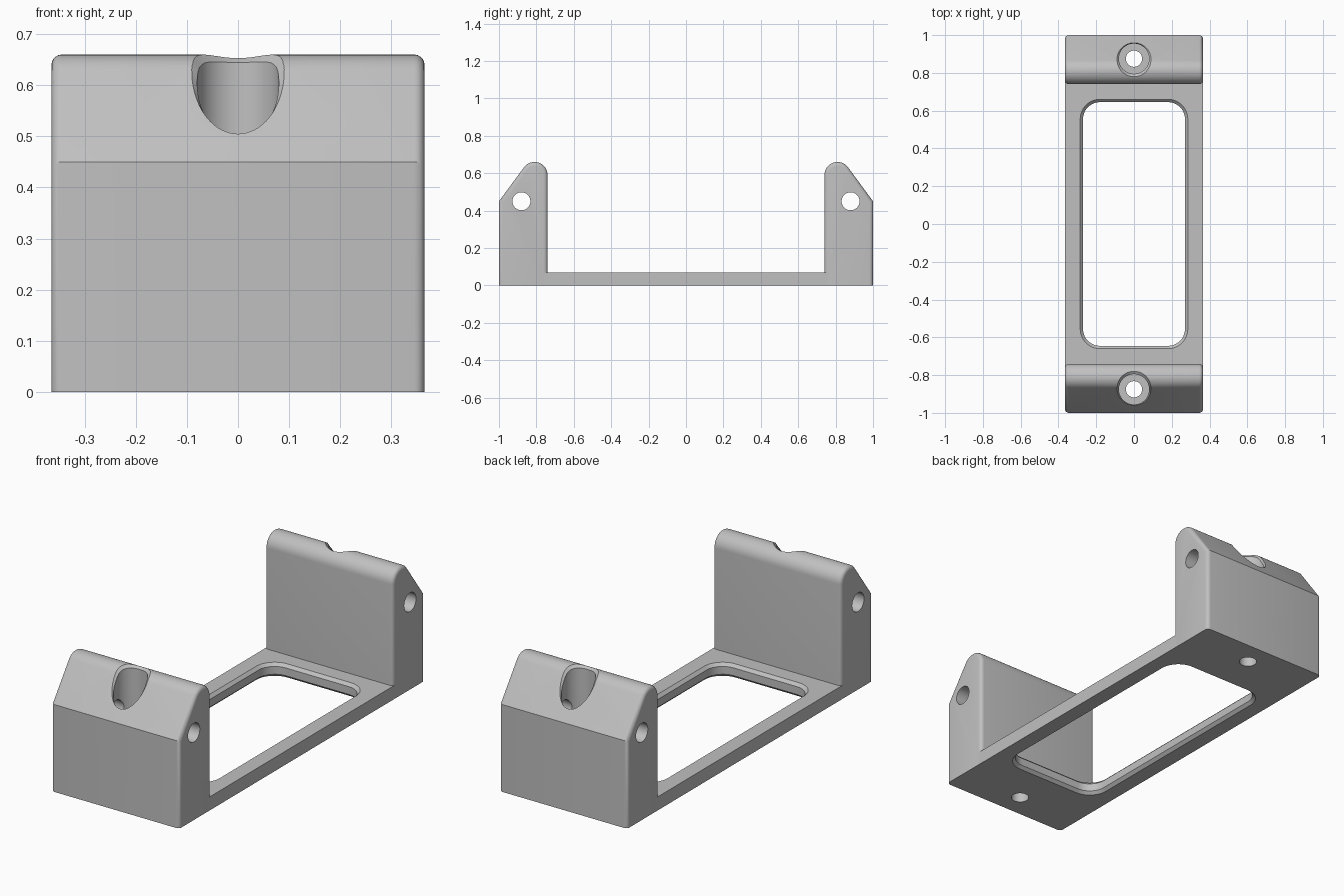
import bpy, bmesh
from math import sin, cos, pi, radians, sqrt

cube = bpy.data.objects.get("Cube")
if cube:
    bpy.data.objects.remove(cube)

HALF_W = 0.365   # half width in x
BORE_Y = 0.875   # screw bore position

grey = bpy.data.materials.new("light grey")
grey.use_nodes = True
colour = (0.53, 0.53, 0.53, 1)
grey.diffuse_color = colour
grey.node_tree.nodes["Principled BSDF"].inputs["Base Color"].default_value = colour


def make(name, bm):
    bmesh.ops.recalc_face_normals(bm, faces=bm.faces)
    mesh = bpy.data.meshes.new(name)
    bm.to_mesh(mesh)
    bm.free()
    mesh.materials.append(grey)
    obj = bpy.data.objects.new(name, mesh)
    bpy.context.collection.objects.link(obj)
    return obj


def loft(name, rings):
    """Closed solid through rings of equal point count."""
    bm = bmesh.new()
    loops = [[bm.verts.new(p) for p in ring] for ring in rings]
    n = len(loops[0])
    for a, b in zip(loops, loops[1:]):
        for i in range(n):
            j = (i + 1) % n
            bm.faces.new((a[i], a[j], b[j], b[i]))
    bm.faces.new(loops[0])
    bm.faces.new(loops[-1])
    return make(name, bm)


def cut(obj, cutters):
    bpy.context.view_layer.objects.active = obj
    for c in cutters:
        c.hide_render = True
        mod = obj.modifiers.new("cut", 'BOOLEAN')
        mod.operation = 'DIFFERENCE'
        mod.solver = 'EXACT'
        mod.object = c
        bpy.ops.object.modifier_apply(modifier=mod.name)
        bpy.data.objects.remove(c)


def smooth(obj):
    bpy.ops.object.select_all(action='DESELECT')
    obj.select_set(True)
    bpy.context.view_layer.objects.active = obj
    bpy.ops.object.shade_smooth_by_angle(angle=radians(28))


def crest(y):
    """Height of the post's sloped and rounded top at depth y."""
    if y > 0.866:
        return 0.45 + 1.35 * (1 - y)
    return 0.59 + sqrt(0.07 ** 2 - (y - 0.81) ** 2)


def post(name, side):
    # Side profile: upright, slope and rounded crest
    arc = [radians(36.3 + (180 - 36.3) * i / 16) for i in range(17)]
    profile = [(0.74, 0), (1, 0), (1, 0.45)]
    profile += [(0.81 + 0.07 * cos(a), 0.59 + 0.07 * sin(a)) for a in arc]
    obj = loft(name, [[(x, side * y, z) for y, z in profile] for x in (-HALF_W, HALF_W)])

    # Round the outline of both end faces, leaving the underside sharp
    bm = bmesh.new()
    bm.from_mesh(obj.data)
    rim = [e for e in bm.edges
           if abs(e.verts[0].co.x - e.verts[1].co.x) < 0.001
           and max(v.co.z for v in e.verts) > 0.01]
    bmesh.ops.bevel(bm, geom=rim, offset=0.02, segments=5, profile=0.5, affect='EDGES')
    bm.to_mesh(obj.data)
    bm.free()

    # Wide bore with a flared mouth that follows the crest
    angles = [2 * pi * i / 64 for i in range(64)]

    def ring(radius, height, flare=0):
        pts = []
        for a in angles:
            r = radius + flare * (1 - 0.35 * (1 + sin(a)))
            y = BORE_Y + r * sin(a)
            pts.append((r * cos(a), side * y, height(y)))
        return pts

    bore = loft("bore", [ring(0.08, lambda y: 0.2),
                         ring(0.08, lambda y: crest(y) - 0.014),
                         ring(0.08, lambda y: crest(y) + 0.002, 0.017),
                         ring(0.08, lambda y: 0.9, 0.017)])
    # Narrow screw hole down through the foot
    screw = loft("screw", [ring(0.043, lambda y, z=z: z) for z in (-0.1, 0.3)])
    # Cross pin hole along the width
    pin = loft("pin", [[(x, side * (0.88 + 0.048 * cos(a)), 0.45 + 0.048 * sin(a))
                        for a in angles] for x in (-0.5, 0.5)])
    cut(obj, [bore, screw, pin])
    smooth(obj)


post("front_post", -1)
post("back_post", 1)


# Base plate with a rounded, chamfered window
def window_ring(grow, z):
    pts = []
    for k, (sx, sy) in enumerate([(1, 1), (-1, 1), (-1, -1), (1, -1)]):
        for i in range(13):
            a = pi / 2 * (k + i / 12)
            r = 0.09 + grow
            pts.append((sx * 0.18 + r * cos(a), sy * 0.555 + r * sin(a), z))
    return pts


bm = bmesh.new()
bmesh.ops.create_cube(bm, size=1)
for v in bm.verts:
    v.co = (v.co.x * 2 * HALF_W, v.co.y * 1.52, (v.co.z + 0.5) * 0.07)
base = make("base_plate", bm)
cut(base, [loft("window", [window_ring(0.025, -0.01), window_ring(0, 0.015),
                           window_ring(0, 0.055), window_ring(0.025, 0.08)])])
smooth(base)
